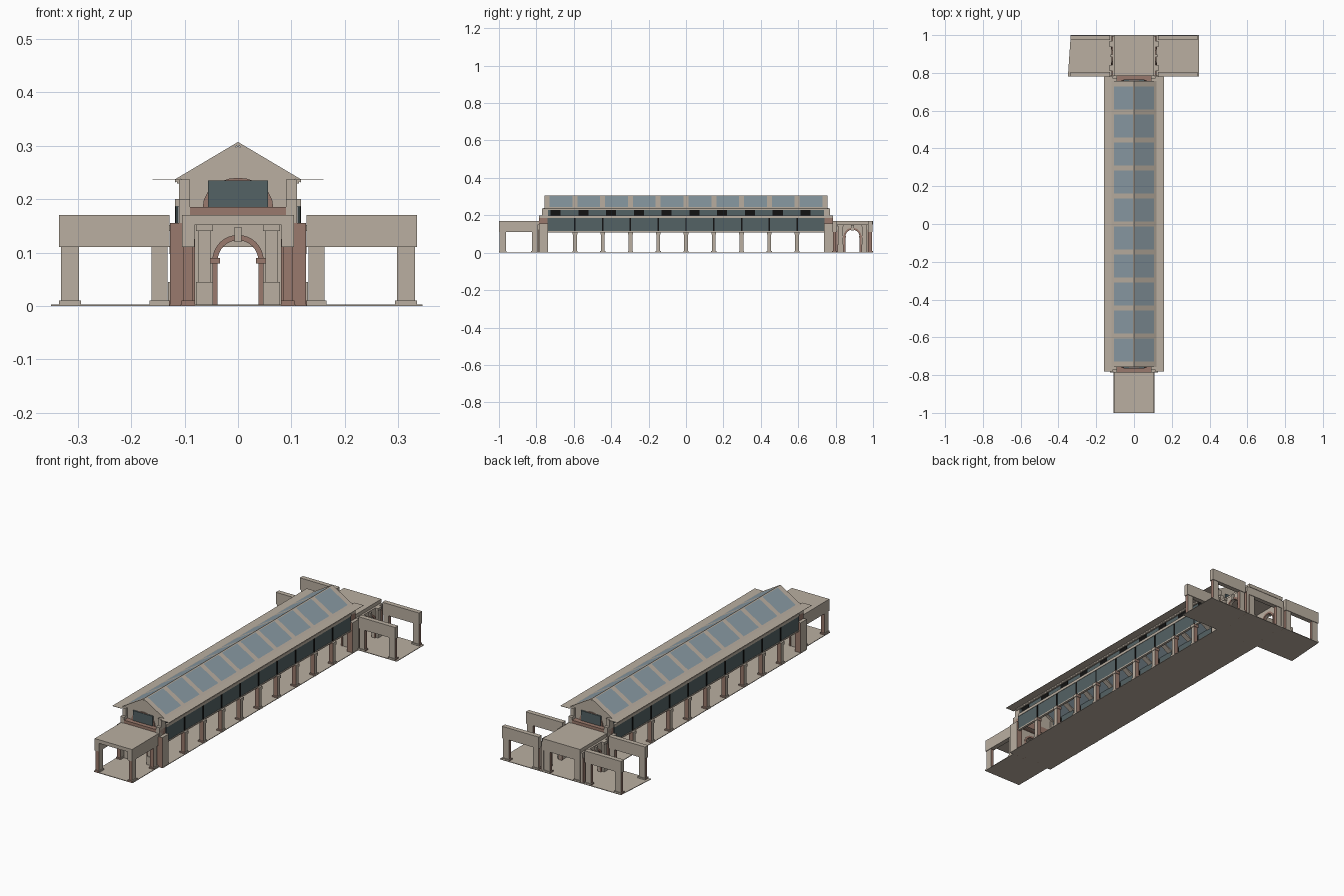
import bpy, bmesh, math
from mathutils import Matrix, Vector

if "Cube" in bpy.data.objects:
    bpy.data.objects.remove(bpy.data.objects["Cube"])


def material(name, rgb):
    m = bpy.data.materials.new(name)
    lin = [((c / 255 + 0.055) / 1.055) ** 2.4 for c in rgb]
    m.diffuse_color = (*lin, 1)
    m.use_nodes = True
    m.node_tree.nodes["Principled BSDF"].inputs["Base Color"].default_value = m.diffuse_color
    return m


STONE = material("beige_stone", (186, 175, 161))
BROWN = material("brown_stone", (154, 122, 109))
GLASS = material("roof_glass", (138, 155, 164))
DARK = material("dark_glass", (84, 98, 101))
BLACK = material("black_frame", (18, 18, 18))
I = Matrix.Identity(4)


def prism(name, pts, a, b, along, mat, M=I, side=None):
    """Extrude a 2D outline from a to b along u, v or z; side=(axis, material) recolours faces facing that axis."""
    def at(p, d):
        return {"u": (d, p[0], p[1]), "v": (p[0], d, p[1]), "z": (p[0], p[1], d)}[along]
    bm = bmesh.new()
    lo = [bm.verts.new(at(p, a)) for p in pts]
    hi = [bm.verts.new(at(p, b)) for p in pts]
    n = len(pts)
    bm.faces.new(lo)
    bm.faces.new(hi)
    for i in range(n):
        bm.faces.new((lo[i], lo[(i + 1) % n], hi[(i + 1) % n], hi[i]))
    bmesh.ops.recalc_face_normals(bm, faces=bm.faces)
    mesh = bpy.data.meshes.new(name)
    mesh.materials.append(mat)
    if side:
        mesh.materials.append(side[1])
        bm.normal_update()
        for f in bm.faces:
            f.material_index = int(abs(f.normal[side[0]]) > 0.6)
    bm.transform(M)
    bm.to_mesh(mesh)
    bm.free()
    ob = bpy.data.objects.new(name, mesh)
    bpy.context.collection.objects.link(ob)
    return ob


def box(name, x, y, z, mat, M=I, side=None):
    pts = [(x[0], z[0]), (x[1], z[0]), (x[1], z[1]), (x[0], z[1])]
    return prism(name, pts, y[0], y[1], "v", mat, M, side)


def pier(name, p0, p1, q0, q1, top, M=I, axis=0):
    """Pier with flared foot, shaft and capital; the jambs (facing axis) are brown."""
    e = 0.004
    for part, g, z in (("foot", e, (0, 0.01)), ("shaft", 0, (0.01, top - 0.015)),
                       ("capital", e * 0.7, (top - 0.015, top))):
        box(f"{name}_{part}", (p0 - g, p1 + g), (q0 - g, q1 + g), z, STONE, M, (axis, BROWN))


def portal(name, u0, u1, v, M):
    """Straight beam on two piers, running along u."""
    t = 0.012
    box(name + "_beam", (u0, u1), (v - t, v + t), (0.11, 0.17), STONE, M)
    pier(name + "_inner_pier", u0 + 0.004, u0 + 0.034, v - t + 0.003, v + t - 0.003, 0.125, M)
    pier(name + "_outer_pier", u1 - 0.037, u1 - 0.004, v - t + 0.003, v + t - 0.003, 0.125, M)


def arc(r, z, n=16):
    return [(r * math.cos(math.pi * i / n), z + r * math.sin(math.pi * i / n)) for i in range(n + 1)]


def arch_wall(name, M):
    """Wall across u = 0 with a round-headed doorway, trim and pilasters on the +u side."""
    r, zs = 0.038, 0.085
    opening = [(r, 0)] + arc(r, zs) + [(-r, 0)]
    prism(name + "_wall", [(-0.105, 0), (-0.105, 0.152), (0.105, 0.152), (0.105, 0)] + opening,
          -0.012, 0, "u", STONE, M)
    R = 0.048
    ring = [(R, 0)] + arc(R, zs) + [(-R, 0)] + opening[::-1]
    prism(name + "_door_trim", ring, -0.014, 0.004, "u", BROWN, M)
    box(name + "_keystone", (0, 0.009), (-0.007, 0.007), (0.12, 0.148), STONE, M)
    for s in (-1, 1):
        def strip(part, c, w, d, z, mat):
            box(f"{name}_{part}", (0, d), (s * c - w, s * c + w), z, mat, M)
        strip("impost", 0.046, 0.012, 0.007, (0.08, 0.09), BROWN)
        strip("edge_strip", 0.092, 0.012, 0.003, (0, 0.125), BROWN)
        strip("pilaster_base", 0.063, 0.016, 0.016, (0, 0.045), STONE)
        strip("pilaster_shaft", 0.063, 0.012, 0.012, (0.045, 0.14), STONE)
        strip("pilaster_capital", 0.063, 0.016, 0.016, (0.14, 0.152), STONE)


def frame(x, y, deg):
    return Matrix.Translation(Vector((x, y, 0))) @ Matrix.Rotation(math.radians(deg), 4, "Z")


# Porch, two open wings and the back room
front = frame(0, -0.785, -90)
back = frame(0, 0.785, 90)
arch_wall("front_arch", front)
arch_wall("back_arch", back)
for s in (-1, 1):
    portal("porch_side", 0.005, 0.215, s * 0.093, front)
    wing = frame(s * 0.115, 0.89, 0 if s > 0 else 180)
    arch_wall("wing_arch", wing)
    for v in (-0.096, 0.096):
        portal("wing_side", 0.013, 0.22, v, wing)
box("porch_roof", (0, 0.215), (-0.105, 0.105), (0.152, 0.17), STONE, front)
box("back_room_roof", (0, 0.215), (-0.105, 0.105), (0.152, 0.17), STONE, back)
portal("back_room_rear", -0.105, 0.105, 0.986, I)

# Floor slabs
box("hall_floor", (-0.128, 0.128), (-0.785, 0.785), (0, 0.003), STONE)
box("porch_floor", (-0.108, 0.108), (-1, -0.78), (0, 0.003), STONE)
prism("cross_floor", [(-0.35, 0.78), (0.345, 0.78), (0.345, 1), (-0.335, 1)], 0, 0.003, "z", STONE)

# Hall end walls with gable and high window
for s in (-1, 1):
    def span(a, b):
        return tuple(sorted((s * a, s * b)))
    prism("gable_wall", [(-0.107, 0.152), (0.107, 0.152), (0.107, 0.236), (0, 0.3), (-0.107, 0.236)],
          s * 0.742, s * 0.757, "v", STONE)
    box("end_cornice", (-0.11, 0.11), span(0.74, 0.785), (0.152, 0.185), BROWN)
    half = [(0.066, 0.185)] + [(0.066 * math.cos(math.pi * i / 12), 0.185 + 0.055 * math.sin(math.pi * i / 12))
                               for i in range(1, 12)] + [(-0.066, 0.185)]
    prism("high_window_trim", half, s * 0.755, s * 0.761, "v", BROWN)
    box("high_window", (-0.056, 0.056), span(0.757, 0.764), (0.185, 0.235), DARK)
    for x in (-1, 1):
        def xs(a, b):
            return tuple(sorted((x * a, x * b)))
        box("corner_lower", xs(0.095, 0.127), span(0.737, 0.787), (0, 0.155), STONE, I, (1, BROWN))
        box("corner_upper", xs(0.09, 0.11), span(0.737, 0.787), (0.155, 0.2), STONE)
        box("corner_top", xs(0.09, 0.11), span(0.737, 0.77), (0.2, 0.237), STONE)

# Long sides: columns, glass bands and beams
PITCH = 0.1485
for x in (-1, 1):
    def xs(a, b):
        return tuple(sorted((x * a, x * b)))
    run = (-0.74, 0.74)
    box("side_glass", xs(0.112, 0.116), run, (0.115, 0.187), DARK)
    box("glass_sill", xs(0.106, 0.118), run, (0.109, 0.116), STONE)
    box("side_beam", xs(0.1, 0.118), run, (0.186, 0.2), STONE)
    box("upper_glass", xs(0.102, 0.106), run, (0.2, 0.237), DARK)
    box("eave_cornice", xs(0.104, 0.114), (-0.757, 0.757), (0.229, 0.237), STONE)
    box("eave_sheet", xs(0.11, 0.16), (-0.78, 0.78), (0.236, 0.237), STONE)
    for k in range(-4, 5):
        y = k * PITCH
        a, b = xs(0.102, 0.125)
        pier("hall_column", a, b, y - 0.01, y + 0.01, 0.112, I, 1)
        box("glass_mullion", xs(0.111, 0.118), (y - 0.004, y + 0.004), (0.116, 0.186), BLACK)
    for k in range(-5, 5):
        y = k * PITCH + 0.045
        box("upper_vent", xs(0.1, 0.108), (y - 0.027, y + 0.027), (0.2, 0.232), BLACK)

# Pitched roof: ridge, eaves, ribs and skylights
for x in (-1, 1):
    def slope(name, s0, s1, y0, y1, mat, t=0.006):
        lo = (x * 0.118 * (1 - s0), 0.237 + 0.07 * s0)
        hi = (x * 0.118 * (1 - s1), 0.237 + 0.07 * s1)
        pts = [lo, hi, (hi[0], hi[1] - t), (lo[0], lo[1] - t)]
        prism(name, pts, y0, y1, "v", mat)
    slope("roof_eave", 0, 0.1, -0.757, 0.757, STONE)
    slope("roof_ridge", 0.96, 1, -0.757, 0.757, STONE)
    for k in range(10):
        c = (k - 4.5) * PITCH
        slope("skylight", 0.1, 0.96, c - 0.061, c + 0.061, GLASS, 0.005)
    for k in range(11):
        y0 = -0.757 if k == 0 else (k - 5.5) * PITCH + 0.061
        y1 = 0.757 if k == 10 else (k - 4.5) * PITCH - 0.061
        slope("roof_rib", 0.1, 0.96, y0, y1, STONE, 0.012)
